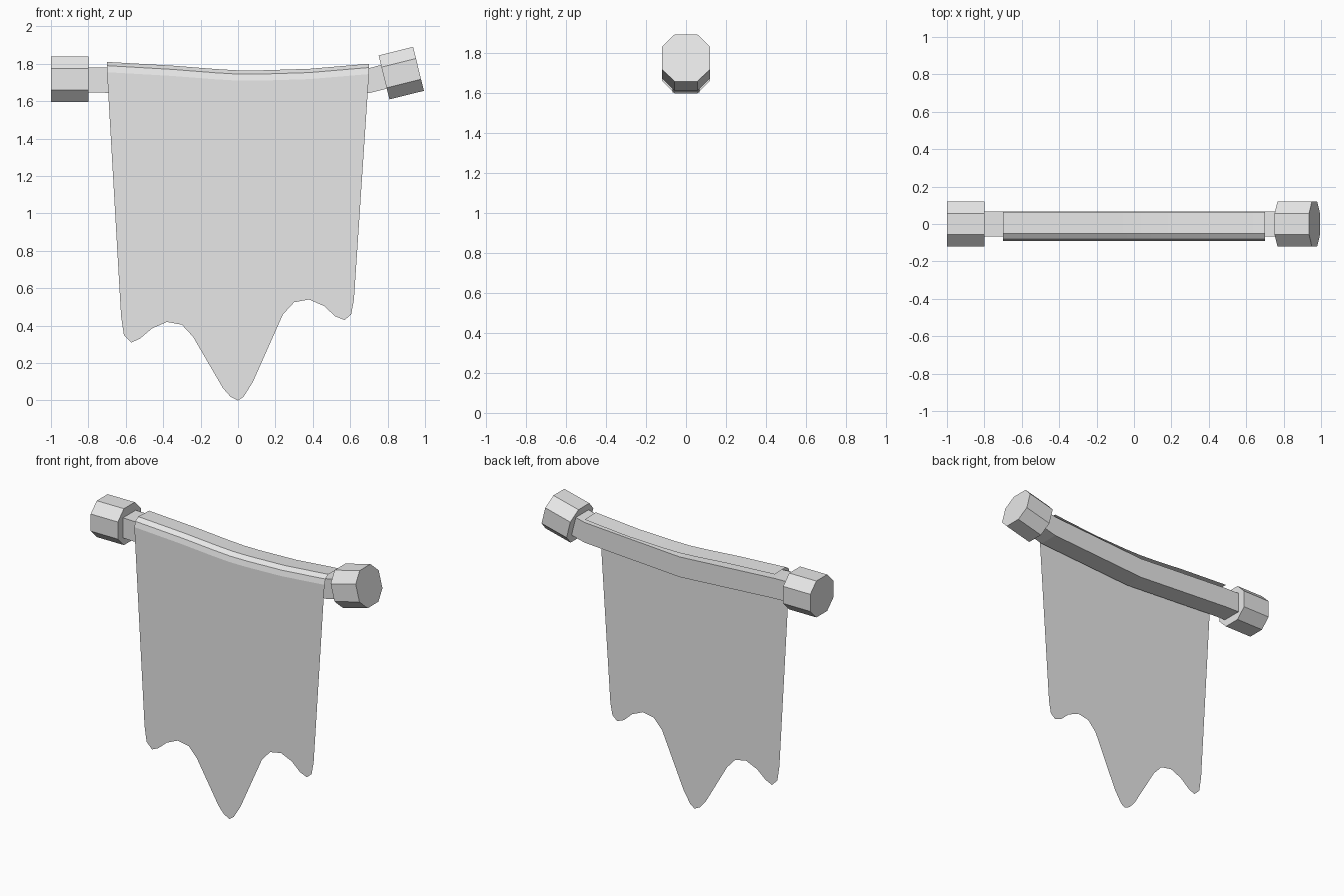
import bpy, bmesh, math
from mathutils import Vector, Matrix

if "Cube" in bpy.data.objects:
    bpy.data.objects.remove(bpy.data.objects["Cube"], do_unlink=True)

grey = bpy.data.materials.new("plain grey")
grey.use_nodes = True
grey.diffuse_color = (0.8, 0.8, 0.8, 1)
grey.node_tree.nodes["Principled BSDF"].inputs["Base Color"].default_value = (0.8, 0.8, 0.8, 1)


def finish(name, bm):
    mesh = bpy.data.meshes.new(name)
    bm.to_mesh(mesh)
    bm.free()
    mesh.materials.append(grey)
    obj = bpy.data.objects.new(name, mesh)
    bpy.context.scene.collection.objects.link(obj)
    return obj


def loft(name, rings, closed=True):
    """Bridge matching rings of points; closed rings get end caps."""
    bm = bmesh.new()
    rows = [[bm.verts.new(p) for p in ring] for ring in rings]
    n = len(rows[0])
    for a, b in zip(rows, rows[1:]):
        for i in range(n if closed else n - 1):
            j = (i + 1) % n
            bm.faces.new((a[i], a[j], b[j], b[i]))
    if closed:
        bm.faces.new(rows[0][::-1])
        bm.faces.new(rows[-1])
        bmesh.ops.recalc_face_normals(bm, faces=bm.faces)
    return finish(name, bm)


# Sagging square pole
h = 0.067
square = [(-h, -h), (h, -h), (h, h), (-h, h)]
path = [(-0.85, 1.715), (-0.7, 1.712), (0, 1.668), (0.7, 1.71), (0.85, 1.748)]
loft("pole", [[(x, y, z + dz) for y, dz in square] for x, z in path])

# Eight-sided end caps, one of them tilted
r, c = 0.121, 0.057
octagon = [(-c, -r), (c, -r), (r, -c), (r, c), (c, r), (-c, r), (-r, c), (-r, -c)]
for name, x, z, length, tilt in (("right_cap", -0.9, 1.717, 0.2, 0),
                                 ("left_cap", 0.873, 1.75, 0.19, -14)):
    place = Matrix.Translation((x, 0, z)) @ Matrix.Rotation(math.radians(tilt), 4, 'Y')
    loft(name, [[place @ Vector((s * length / 2, y, dz)) for y, dz in octagon]
                for s in (-1, 1)])

# Cloth folded over the pole
top = [(-0.7, 1.81), (-0.35, 1.79), (-0.12, 1.772), (0, 1.765), (0.12, 1.765),
       (0.38, 1.773), (0.7, 1.8)]
fold = [(0.065, -0.005), (-0.05, 0), (-0.08, -0.02), (-0.09, -0.055)]
strip = loft("cloth_fold", [[(x, y, z + dz) for y, dz in fold] for x, z in top], closed=False)
bpy.ops.object.select_all(action='DESELECT')
strip.select_set(True)
bpy.context.view_layer.objects.active = strip
bpy.ops.object.shade_smooth_by_angle(angle=math.radians(30))

# Hanging cloth with a ragged lower edge
hem = [(0.62, 0.54), (0.605, 0.46), (0.57, 0.43), (0.52, 0.45), (0.46, 0.505),
       (0.38, 0.54), (0.3, 0.525), (0.24, 0.46), (0.08, 0.1), (0.03, 0.02), (0, 0),
       (-0.04, 0.02), (-0.08, 0.065), (-0.24, 0.34), (-0.3, 0.405), (-0.38, 0.42),
       (-0.46, 0.385), (-0.525, 0.33), (-0.57, 0.31), (-0.61, 0.35), (-0.625, 0.45)]
y, drop = fold[-1]
bm = bmesh.new()
outline = [(x, z + drop) for x, z in top] + hem
face = bm.faces.new([bm.verts.new((x, y, z)) for x, z in outline])
face.normal_update()
if face.normal.y > 0:
    face.normal_flip()
bmesh.ops.triangulate(bm, faces=[face])
finish("hanging_cloth", bm)
